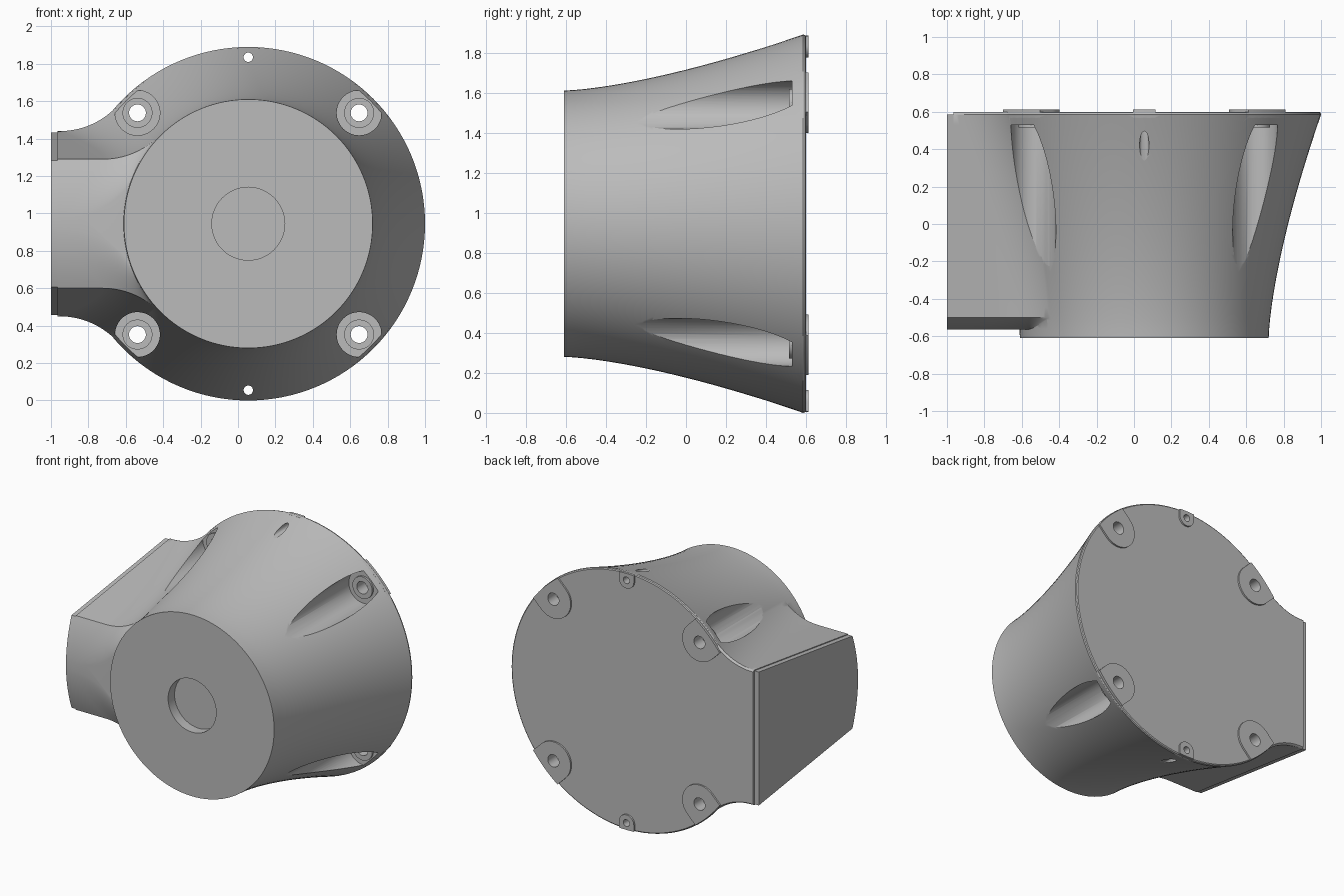
import bpy
import bmesh
from math import sin, cos, pi, sqrt, atan2

if "Cube" in bpy.data.objects:
    bpy.data.objects.remove(bpy.data.objects["Cube"], do_unlink=True)

CX, CZ = 0.055, 0.945          # axis of the round housing
FRONT, RIM, BACK = -0.61, 0.585, 0.6

grey = bpy.data.materials.new("plain grey")
grey.use_nodes = True
grey.diffuse_color = (0.5, 0.5, 0.5, 1)
grey.node_tree.nodes["Principled BSDF"].inputs["Base Color"].default_value = (0.5, 0.5, 0.5, 1)


def loft(name, rings):
    """Closed solid through rings of (y, [(dx, dz), ...]) around the housing axis."""
    bm = bmesh.new()
    loops = [[bm.verts.new((CX + x, y, CZ + z)) for x, z in pts] for y, pts in rings]
    n = len(loops[0])
    for a, b in zip(loops, loops[1:]):
        for i in range(n):
            j = (i + 1) % n
            bm.faces.new((a[i], a[j], b[j], b[i]))
    bm.faces.new(loops[0])
    bm.faces.new(loops[-1])
    bmesh.ops.recalc_face_normals(bm, faces=bm.faces)
    mesh = bpy.data.meshes.new(name)
    bm.to_mesh(mesh)
    bm.free()
    mesh.materials.append(grey)
    ob = bpy.data.objects.new(name, mesh)
    bpy.context.collection.objects.link(ob)
    return ob


def circle(r, x=0, z=0, n=48):
    return [(x + r * cos(2 * pi * i / n), z + r * sin(2 * pi * i / n)) for i in range(n)]


def prism(name, pts, y0, y1):
    return loft(name, [(y0, pts), (y1, pts)])


def combine(target, tool, operation):
    mod = target.modifiers.new(operation, "BOOLEAN")
    mod.operation, mod.solver, mod.object = operation, "EXACT", tool
    bpy.context.view_layer.objects.active = target
    bpy.ops.object.modifier_apply(modifier=mod.name)
    bpy.data.objects.remove(tool, do_unlink=True)


def radius(y):
    t = min(1, max(0, (y - FRONT) / (RIM - FRONT)))
    return 0.665 + 0.28 * t ** 1.47


# Flared round housing with a softened back rim
steps = 24
ys = [FRONT + (RIM - FRONT) * i / steps for i in range(steps + 1)]
rings = [(y, circle(radius(y), n=128)) for y in ys]
rings += [(0.595, circle(0.942, n=128)), (BACK, circle(0.935, n=128))]
housing = loft("housing", rings)


# Side outlet, filleted into the housing
def outlet_outline(y, w, inset=0.0):
    r, f = radius(y) - 0.003 - inset, 0.42
    w -= inset
    xc = -sqrt((r + f) ** 2 - (w + f) ** 2)
    end = atan2(-(w + f), -xc)
    lip = w - min(0.006, w / 4)
    half = [(-1 - CX, lip), (-0.965 - CX, lip), (-0.965 - CX, w)]
    for i in range(21):
        a = -pi / 2 + (end + pi / 2) * i / 20
        half.append((xc + f * cos(a), w + f + f * sin(a)))
    return half + [(-0.1, 0)] + [(x, -z) for x, z in reversed(half)]


rings = []
for i in range(1, 13):                       # arched front of the outlet
    k = i / 12
    y = -0.565 + 0.065 * k * k
    rings.append((y, outlet_outline(y, 0.345 * k)))
for i in range(1, 21):                       # tapered sides
    y = -0.5 + (RIM + 0.5) * i / 20
    rings.append((y, outlet_outline(y, 0.345 + 0.15 * i / 20)))
rings += [(0.595, outlet_outline(RIM, 0.495, 0.004)), (BACK, outlet_outline(RIM, 0.495, 0.01))]
combine(housing, loft("outlet", rings), "UNION")


# Raised pads on the back, rounded inward and cut off at the rim
def pad(angle, reach, r):
    pts = [(reach - r * sin(pi * i / 20), r * cos(pi * i / 20)) for i in range(21)]
    a = atan2(r, sqrt(0.94 ** 2 - r * r))
    pts += [(0.94 * cos(a * i / 6), 0.94 * sin(a * i / 6)) for i in range(-6, 7)]
    c, s = cos(angle), sin(angle)
    return prism("pad", [(u * c - v * s, u * s + v * c) for u, v in pts], 0.57, 0.612)


corners = [pi / 4 + i * pi / 2 for i in range(4)]
SCREW, PIN = 0.838, 0.89
for a in corners:
    combine(housing, pad(a, SCREW, 0.14), "UNION")
for a in (pi / 2, -pi / 2):
    combine(housing, pad(a, PIN, 0.06), "UNION")

# Screw pockets with a raised seat and a through hole
for a in corners:
    x, z = SCREW * cos(a), SCREW * sin(a)
    combine(housing, prism("pocket", circle(0.12, x, z), -0.7, 0.53), "DIFFERENCE")
    combine(housing, prism("seat", circle(0.08, x, z), 0.515, 0.56), "UNION")
    combine(housing, prism("screw_hole", circle(0.045, x, z, 32), -0.7, 0.7), "DIFFERENCE")

# Pin holes at top and bottom
for z in (PIN, -PIN):
    combine(housing, prism("pin_hole", circle(0.025, 0, z, 24), -0.7, 0.7), "DIFFERENCE")

# Round recess in the front face
combine(housing, prism("recess", circle(0.195), -0.7, FRONT + 0.075), "DIFFERENCE")

# Step at the back of the outlet lip
lip = [(-1.2, -0.7), (-0.965 - CX, -0.7), (-0.965 - CX, 0.7), (-1.2, 0.7)]
combine(housing, prism("lip_step", lip, RIM, 0.7), "DIFFERENCE")

bpy.ops.object.select_all(action="DESELECT")
housing.select_set(True)
bpy.context.view_layer.objects.active = housing
bpy.ops.object.shade_smooth_by_angle(angle=pi / 6)
